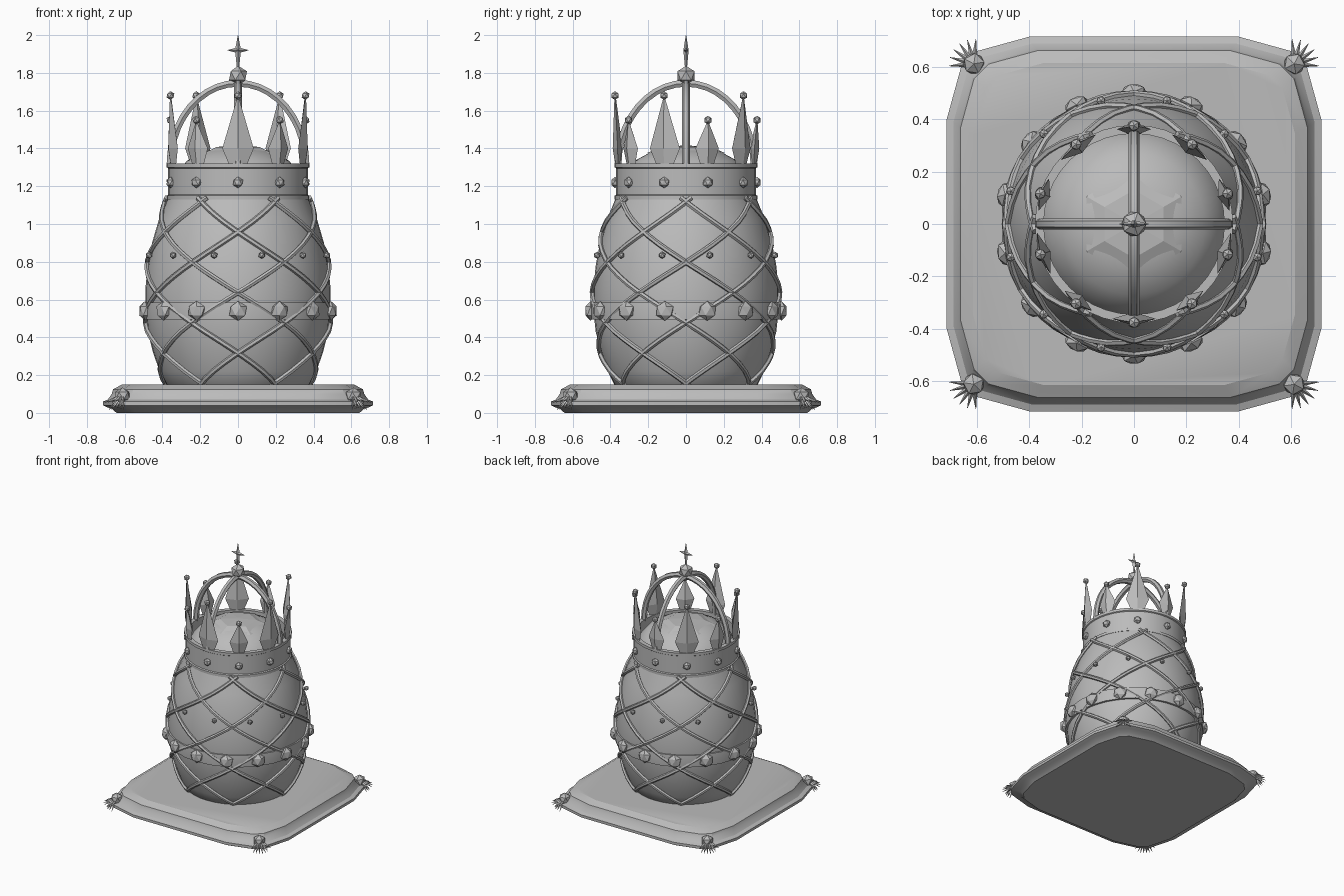
import bpy, bmesh
from math import sin, cos, pi, radians
from mathutils import Matrix, Vector

if "Cube" in bpy.data.objects:
    bpy.data.objects.remove(bpy.data.objects["Cube"])

GREY = (0.5, 0.5, 0.5, 1)
grey = bpy.data.materials.new("plain grey")
grey.use_nodes = True
grey.diffuse_color = GREY
grey.node_tree.nodes["Principled BSDF"].inputs["Base Color"].default_value = GREY


def finish(name, bm, smooth=0):
    bmesh.ops.recalc_face_normals(bm, faces=bm.faces)
    mesh = bpy.data.meshes.new(name)
    bm.to_mesh(mesh)
    bm.free()
    mesh.materials.append(grey)
    obj = bpy.data.objects.new(name, mesh)
    bpy.context.collection.objects.link(obj)
    if smooth:
        select(obj)
        bpy.ops.object.shade_smooth_by_angle(angle=radians(smooth))
    return obj


def select(obj):
    bpy.ops.object.select_all(action="DESELECT")
    obj.select_set(True)
    bpy.context.view_layer.objects.active = obj


def loft(bm, rings, matrix=Matrix(), caps=True, loop=False):
    rows = [[bm.verts.new(matrix @ Vector(p)) for p in ring] for ring in rings]
    n = len(rows[0])
    pairs = list(zip(rows, rows[1:])) + ([(rows[-1], rows[0])] if loop else [])
    for low, high in pairs:
        for i in range(n):
            j = (i + 1) % n
            bm.faces.new((low[i], low[j], high[j], high[i]))
    if caps and not loop:
        bm.faces.new(rows[0])
        bm.faces.new(rows[-1])


def circle(rx, ry, z, n, y=0):
    return [(rx * sin(2 * pi * i / n), y - ry * cos(2 * pi * i / n), z) for i in range(n)]


def lathe(name, profile, n=32, loop=False, smooth=35):
    bm = bmesh.new()
    loft(bm, [circle(r, r, z, n) for r, z in profile], loop=loop)
    return finish(name, bm, smooth)


def around(angle, r, z):
    return Matrix.Rotation(angle, 4, "Z") @ Matrix.Translation((0, -r, z))


def gem_ring(name, count, r, z, size, depth, offset=0.0):
    bm = bmesh.new()
    for i in range(count):
        place = around((i + offset) * 2 * pi / count, r, z)
        bmesh.ops.create_icosphere(bm, subdivisions=1, radius=1,
                                   matrix=place @ Matrix.Diagonal((size, depth, size, 1)))
    return finish(name, bm)


def tubes(name, paths, radius, sides=1):
    curve = bpy.data.curves.new(name, "CURVE")
    curve.dimensions = "3D"
    curve.bevel_depth = radius
    curve.bevel_resolution = sides
    curve.use_fill_caps = True
    for path in paths:
        spline = curve.splines.new("POLY")
        spline.points.add(len(path) - 1)
        for point, co in zip(spline.points, path):
            point.co = (*co, 1)
    curve.materials.append(grey)
    obj = bpy.data.objects.new(name, curve)
    bpy.context.collection.objects.link(obj)
    select(obj)
    bpy.ops.object.convert(target="MESH")
    bpy.ops.object.shade_smooth_by_angle(angle=radians(50))


# Cushion: rounded square layers
quarter = [(0.715, -0.4), (0.715, 0.4), (0.66, 0.6), (0.6, 0.66)]
outline = [Matrix.Rotation(k * pi / 2, 2) @ Vector(p) for k in range(4) for p in quarter[1:]
           + [(0.4, 0.715)]]
layers = [(0.9, 0), (0.93, 0.02), (0.97, 0.03), (1, 0.04), (1, 0.06),
          (0.965, 0.07), (0.935, 0.1), (0.925, 0.125), (0.86, 0.15)]
bm = bmesh.new()
loft(bm, [[(p.x * s, p.y * s, z) for p in outline] for s, z in layers])
finish("cushion", bm, 25)

# Corner tassels: knot and a fan of strands
bm = bmesh.new()
for k in range(4):
    corner = Matrix.Rotation(k * pi / 2 + pi / 4, 4, "Z") @ Matrix.Translation((0, -0.865, 0.09))
    bmesh.ops.create_icosphere(bm, subdivisions=1, radius=0.045, matrix=corner)
    for turn in (-50, -30, -10, 10, 30, 50):
        for tilt in (110, 135):
            aim = (Matrix.Rotation(radians(turn), 4, "Z")
                   @ Matrix.Rotation(radians(tilt), 4, "X"))
            loft(bm, [circle(0.012, 0.012, 0.02, 4), circle(0.001, 0.001, 0.1, 4)], corner @ aim)
finish("corner_tassels", bm)

# Egg body
egg = [(0.3, 0.09), (0.38, 0.15), (0.415, 0.22), (0.45, 0.32), (0.478, 0.43), (0.49, 0.54),
       (0.49, 0.66), (0.478, 0.78), (0.455, 0.9), (0.42, 1.02), (0.375, 1.13), (0.355, 1.2),
       (0.325, 1.27), (0.27, 1.335), (0.18, 1.385), (0.1, 1.4)]
lathe("egg", egg, 40, smooth=40)


def egg_radius(z):
    for (r0, z0), (r1, z1) in zip(egg, egg[1:]):
        if z0 <= z <= z1:
            return r0 + (r1 - r0) * (z - z0) / (z1 - z0)
    return 0.3


# Small faceted plate on the dome
lathe("dome_cap", [(0.21, 1.375), (0.13, 1.408), (0.02, 1.415)], 6, smooth=0)

# Lattice: six strands wound in each direction
strands = []
for way in (-1, 1):
    for k in range(6):
        path = []
        for i in range(25):
            z = 0.14 + i / 24
            a = k * pi / 3 + way * (z - 0.317) / 0.16 * pi / 6
            r = egg_radius(z) + 0.006
            path.append((r * sin(a), -r * cos(a), z))
        strands.append(path)
tubes("lattice", strands, 0.014)
gem_ring("lattice_beads", 12, 0.487, 0.835, 0.019, 0.019, 0.5)

# Belt with gems
lathe("belt", [(0.47, 0.495), (0.502, 0.495), (0.505, 0.545), (0.502, 0.585), (0.47, 0.585)],
      28, loop=True)
gem_ring("belt_gems", 14, 0.505, 0.54, 0.052, 0.033)

# Crown band with raised rims and gems
lathe("crown_band", [(0.345, 1.13), (0.378, 1.13), (0.378, 1.15), (0.37, 1.155), (0.37, 1.295),
                     (0.378, 1.3), (0.378, 1.32), (0.345, 1.32)], 40, loop=True)
gem_ring("crown_gems", 10, 0.375, 1.22, 0.03, 0.024)

# Crown points, tall and short in turn, each with a bead
points, beads = bmesh.new(), bmesh.new()
for k in range(10):
    top, wide = (1.67, 0.083) if k % 2 == 0 else (1.54, 0.065)
    place = around(k * pi / 5, 0.36, 0)
    loft(points, [circle(wide * 0.55, 0.014, 1.31, 4), circle(wide, 0.026, 1.4, 4, -0.002),
                  circle(0.004, 0.004, top, 4, -0.015)], place)
    bmesh.ops.create_icosphere(beads, subdivisions=1, radius=0.023,
                               matrix=place @ Matrix.Translation((0, -0.016, top + 0.01)))
finish("crown_points", points)
finish("crown_point_beads", beads)

# Two crossing arches
arch = [(0.36 * cos(i * pi / 20), 1.31 + 0.435 * sin(i * pi / 20)) for i in range(21)]
tubes("crown_arches", [[(u, 0, z) for u, z in arch], [(0, u, z) for u, z in arch]], 0.021)

# Orb and four-pointed finial
bm = bmesh.new()
bmesh.ops.create_icosphere(bm, subdivisions=1, radius=0.053,
                           matrix=Matrix.Translation((0, 0, 1.785)))
finish("orb", bm)
bm = bmesh.new()
loft(bm, [circle(0.005, 0.005, 1.82, 4), circle(0.016, 0.014, 1.92, 4),
          circle(0.001, 0.001, 2.0, 4)])
arm = Matrix.Translation((0, 0, 1.92)) @ Matrix.Rotation(pi / 2, 4, "Y")
loft(bm, [circle(0.001, 0.001, -0.055, 4), circle(0.016, 0.014, 0, 4),
          circle(0.001, 0.001, 0.055, 4)], arm)
finish("finial", bm)
